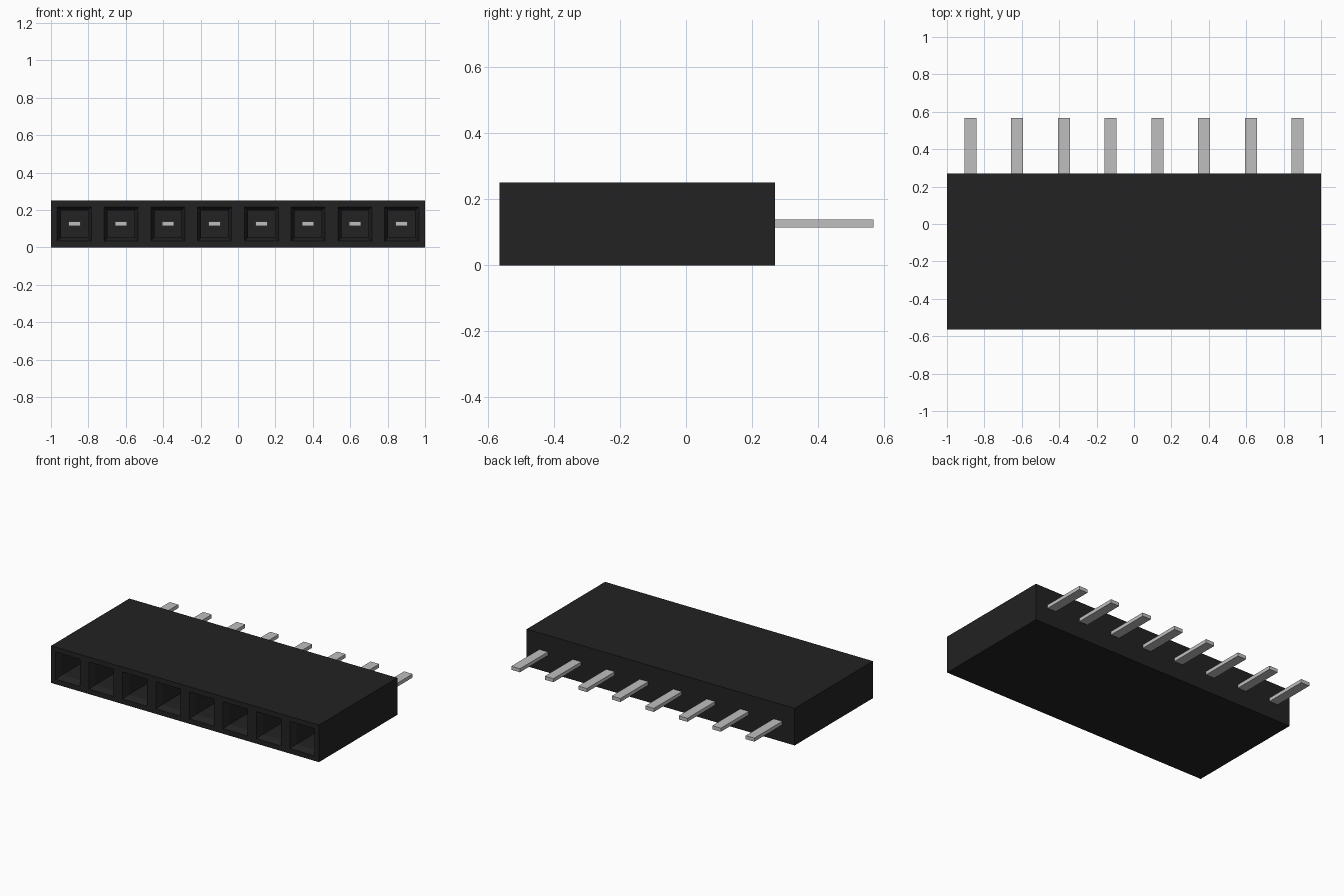
import bpy
import bmesh
from mathutils import Matrix, Vector

default = bpy.data.objects.get("Cube")
if default:
    bpy.data.objects.remove(default, do_unlink=True)

COUNT, PITCH = 8, 0.25
FRONT, BACK, TIP = -0.565, 0.27, 0.567
HEIGHT = 0.25


def material(name, rgb, roughness):
    mat = bpy.data.materials.new(name)
    mat.use_nodes = True
    mat.diffuse_color = (*rgb, 1)
    shader = mat.node_tree.nodes["Principled BSDF"]
    shader.inputs["Base Color"].default_value = (*rgb, 1)
    shader.inputs["Roughness"].default_value = roughness
    return mat


def add_box(bm, low, high):
    low, high = Vector(low), Vector(high)
    place = Matrix.Translation((low + high) / 2) @ Matrix.Diagonal((*(high - low), 1))
    bmesh.ops.create_cube(bm, size=1, matrix=place)


def finish(bm, name, mat):
    bmesh.ops.recalc_face_normals(bm, faces=bm.faces)
    mesh = bpy.data.meshes.new(name)
    bm.to_mesh(mesh)
    bm.free()
    mesh.materials.append(mat)
    obj = bpy.data.objects.new(name, mesh)
    bpy.context.collection.objects.link(obj)
    return obj


def push_back(bm, faces, depth):
    verts = list({v for f in faces for v in f.verts})
    bmesh.ops.translate(bm, verts=verts, vec=(0, depth, 0))


black = material("black plastic", (0.016, 0.016, 0.016), 0.6)
silver = material("silver metal", (0.52, 0.52, 0.52), 0.4)

# Housing: a box split into one cell per contact
bm = bmesh.new()
add_box(bm, (-1, FRONT, 0), (1, BACK, HEIGHT))
for i in range(1, COUNT):
    bmesh.ops.bisect_plane(bm, geom=bm.verts[:] + bm.edges[:] + bm.faces[:],
                           plane_co=(-1 + i * PITCH, 0, 0), plane_no=(1, 0, 0))
bm.normal_update()

# Sockets: tapered mouth, then a straight square hole
mouths = [f for f in bm.faces if f.normal.y < -0.9]
bmesh.ops.inset_individual(bm, faces=mouths, thickness=0.0475)
bmesh.ops.inset_individual(bm, faces=mouths, thickness=0.027)
push_back(bm, mouths, 0.04)
floors = bmesh.ops.extrude_discrete_faces(bm, faces=mouths)["faces"]
push_back(bm, floors, 0.52)
finish(bm, "housing", black)

# Pins: flat blades from inside each socket out through the back
for i in range(COUNT):
    x = -1 + (i + 0.5) * PITCH
    bm = bmesh.new()
    add_box(bm, (x - 0.032, -0.08, 0.114), (x + 0.032, TIP, 0.138))
    finish(bm, f"pin_{i + 1}", silver)
